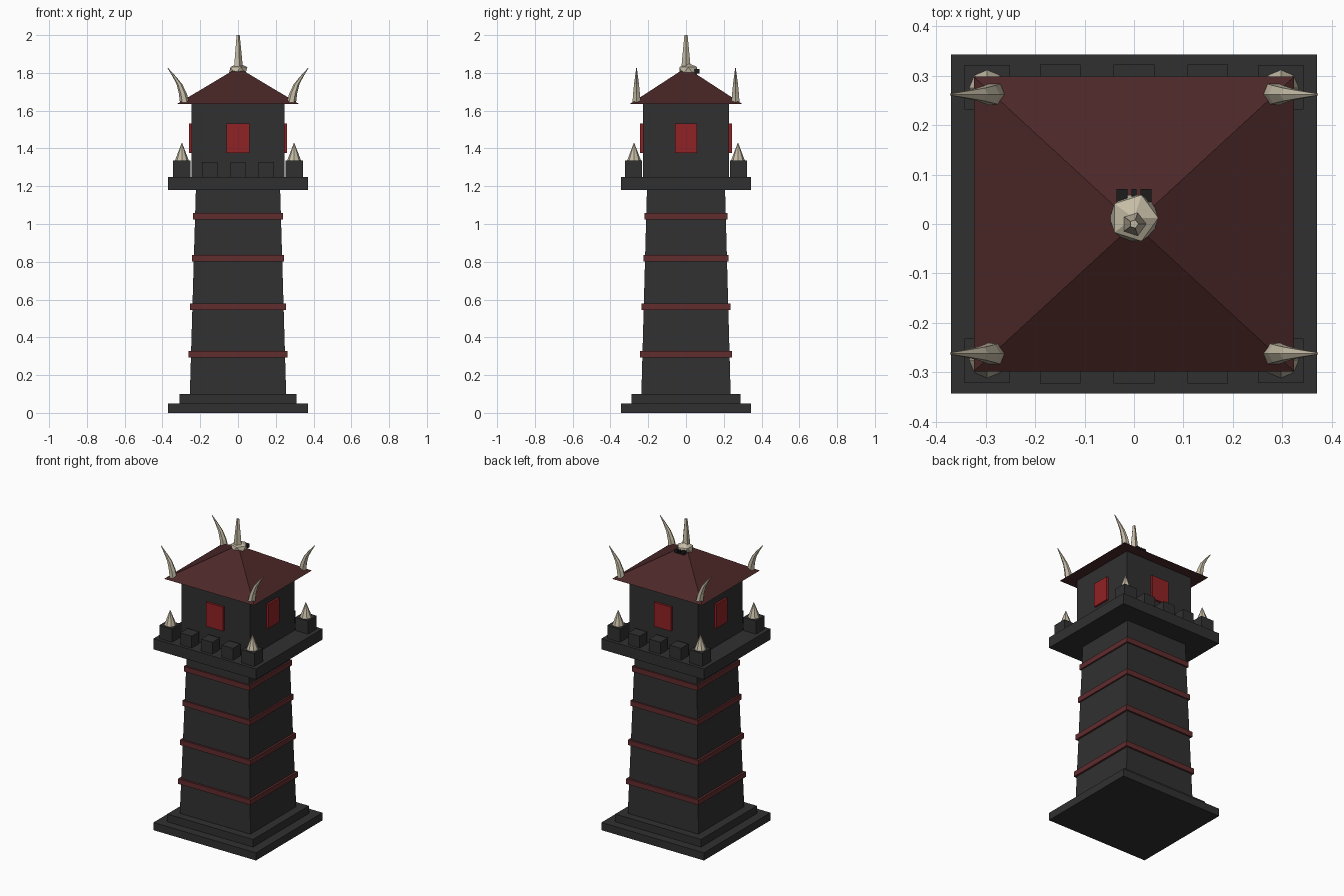
import bpy, bmesh, math

if "Cube" in bpy.data.objects:
    bpy.data.objects.remove(bpy.data.objects["Cube"])

DEPTH = 0.927  # the tower is slightly shallower than wide


def material(name, r, g, b):
    m = bpy.data.materials.new(name)
    m.use_nodes = True
    m.diffuse_color = (r, g, b, 1)
    m.node_tree.nodes["Principled BSDF"].inputs["Base Color"].default_value = (r, g, b, 1)
    return m


STONE = material("dark_stone", 0.03, 0.03, 0.03)
ROOF = material("roof_maroon", 0.07, 0.02, 0.02)
BAND = material("band_red", 0.12, 0.025, 0.027)
WINDOW = material("window_red", 0.28, 0.016, 0.018)
BONE = material("bone", 0.56, 0.50, 0.38)
SOCKET = material("socket_black", 0.012, 0.012, 0.012)


def finish(name, bm, mat):
    bmesh.ops.recalc_face_normals(bm, faces=bm.faces)
    mesh = bpy.data.meshes.new(name)
    bm.to_mesh(mesh)
    bm.free()
    mesh.materials.append(mat)
    ob = bpy.data.objects.new(name, mesh)
    bpy.context.collection.objects.link(ob)
    return ob


def block(name, x, y, z0, z1, half_x, half_y, mat, taper=1.0):
    """Box centred at x, y; the top face is scaled by taper."""
    bm = bmesh.new()
    bmesh.ops.create_cube(bm, size=2)
    for v in bm.verts:
        top = v.co.z > 0
        k = taper if top else 1
        v.co = (x + v.co.x * half_x * k, y + v.co.y * half_y * k, z1 if top else z0)
    return finish(name, bm, mat)


def tier(name, half, z0, z1, mat, taper=1.0):
    return block(name, 0, 0, z0, z1, half, half * DEPTH, mat, taper)


def horn(name, path, y, mat, side=1, sides=6):
    """Loft of polygon rings along (x, z, radius) points."""
    bm = bmesh.new()
    rings = []
    for x, z, r in path:
        angles = [math.tau * i / sides for i in range(sides)]
        rings.append([bm.verts.new((side * (x + r * math.cos(a)), y + r * math.sin(a), z))
                      for a in angles])
    for low, high in zip(rings, rings[1:]):
        for i in range(sides):
            j = (i + 1) % sides
            bm.faces.new((low[i], low[j], high[j], high[i]))
    bm.faces.new(rings[0])
    bm.faces.new(rings[-1])
    return finish(name, bm, mat)


# Stepped base, tapering shaft and its bands
tier("base_step", 0.37, 0, 0.05, STONE)
tier("upper_step", 0.31, 0.05, 0.10, STONE)
tier("shaft", 0.255, 0.10, 1.18, STONE, 0.875)
for i, (z, half) in enumerate([(0.31, 0.262), (0.563, 0.254), (0.818, 0.244), (1.041, 0.237)]):
    tier(f"band_{i + 1}", half, z - 0.017, z + 0.017, BAND)

# Platform and upper room
tier("platform", 0.37, 1.18, 1.25, STONE)
tier("upper_room", 0.247, 1.25, 1.64, STONE)

# Battlements in rows along front and back, larger at the corners
for row, sy in (("front", -1), ("back", 1)):
    for i in (-1, 0, 1):
        block(f"{row}_merlon_{i + 2}", i * 0.149, sy * 0.285, 1.25, 1.328, 0.041, 0.038, STONE)
    for side, sx in (("left", 1), ("right", -1)):
        tag = f"{row}_{side}"
        block(f"{tag}_corner_merlon", sx * 0.297, sy * 0.277, 1.25, 1.336, 0.046, 0.045, STONE)
        horn(f"{tag}_spike", [(0.297, 1.335, 0.037), (0.297, 1.43, 0.001)],
             sy * 0.275, BONE, sx, 8)
        # Curved horn at the roof corner
        horn(f"{tag}_roof_horn",
             [(0.282, 1.64, 0.025), (0.292, 1.69, 0.021), (0.31, 1.74, 0.015),
              (0.337, 1.78, 0.009), (0.371, 1.825, 0.002)], sy * 0.262, BONE, sx)

# Window plates
for name, s in (("front", -1), ("back", 1)):
    block(f"{name}_window", 0, s * 0.234, 1.375, 1.532, 0.062, 0.009, WINDOW)
for name, s in (("left", 1), ("right", -1)):
    block(f"{name}_window", s * 0.252, 0, 1.375, 1.532, 0.008, 0.057, WINDOW)

# Pyramid roof
roof = block("roof", 0, 0, 1.635, 1.828, 0.324, 0.298, ROOF, 0.002)

# Skull on the peak, facing the back, with one upright horn
bm = bmesh.new()
bmesh.ops.create_icosphere(bm, subdivisions=1, radius=0.055)
for v in bm.verts:
    v.co = (v.co.x, v.co.y + 0.012, 1.812 + v.co.z * 0.75)
finish("skull", bm, BONE)
for name, x, half in (("left_eye_socket", 0.024, 0.011), ("right_eye_socket", -0.024, 0.011),
                      ("nose_socket", 0, 0.005)):
    block(name, x, 0.058, 1.798, 1.82, half, 0.013, SOCKET)
horn("peak_horn", [(0, 1.825, 0.026), (0, 1.88, 0.021), (0, 1.94, 0.015), (0, 2.0, 0.009)],
     0, BONE, 1, 5)
